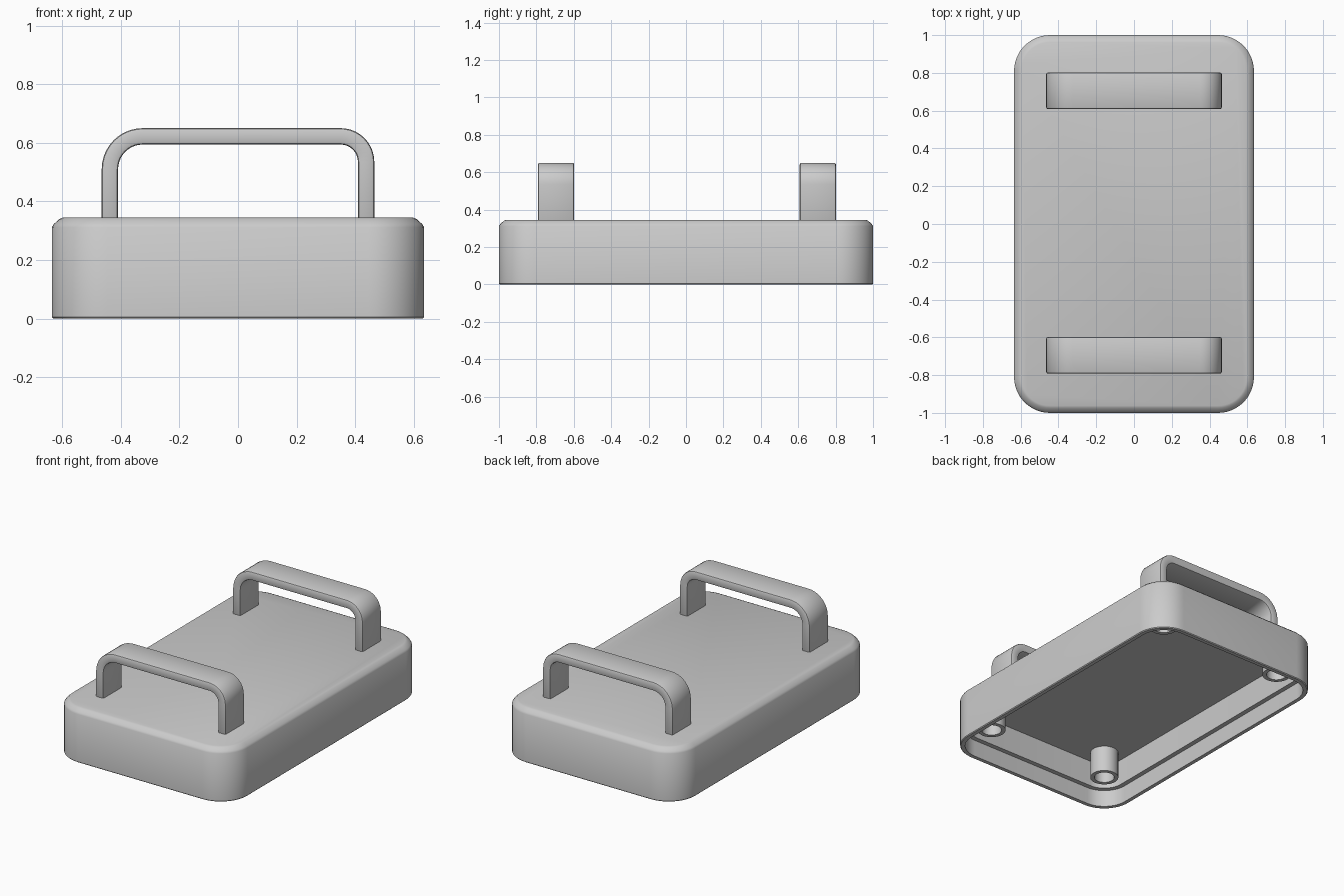
import bpy
import bmesh
from math import pi, cos, sin, radians

cube = bpy.data.objects.get("Cube")
if cube:
    bpy.data.objects.remove(cube, do_unlink=True)

grey = bpy.data.materials.new("light_grey")
grey.use_nodes = True
colour = (0.6, 0.6, 0.6, 1)
grey.diffuse_color = colour
grey.node_tree.nodes["Principled BSDF"].inputs["Base Color"].default_value = colour

HALF_X, HALF_Y, CORNER = 0.635, 1.0, 0.19
TOP, CEILING, LEDGE = 0.345, 0.28, 0.11


def loft(name, rings, close=False, caps=True, bevel=0):
    """Skin a list of equal-length point loops into one smooth-shaded object."""
    bm = bmesh.new()
    loops = [[bm.verts.new(p) for p in ring] for ring in rings]
    pairs = list(zip(loops, loops[1:]))
    if close:
        pairs.append((loops[-1], loops[0]))
    for a, b in pairs:
        n = len(a)
        for i in range(n):
            j = (i + 1) % n
            bm.faces.new((a[i], a[j], b[j], b[i]))
    if caps and not close:
        bm.faces.new(loops[0])
        bm.faces.new(loops[-1])
    bmesh.ops.recalc_face_normals(bm, faces=bm.faces)
    mesh = bpy.data.meshes.new(name)
    bm.to_mesh(mesh)
    bm.free()
    mesh.materials.append(grey)
    obj = bpy.data.objects.new(name, mesh)
    bpy.context.collection.objects.link(obj)
    bpy.ops.object.select_all(action='DESELECT')
    obj.select_set(True)
    bpy.context.view_layer.objects.active = obj
    if bevel:
        mod = obj.modifiers.new("soft_edges", 'BEVEL')
        mod.width = bevel
        mod.segments = 2
        mod.limit_method = 'ANGLE'
        mod.angle_limit = radians(40)
        bpy.ops.object.modifier_apply(modifier=mod.name)
    bpy.ops.object.shade_smooth_by_angle(angle=radians(35))
    return obj


def rounded_rectangle(inset, z, steps=12):
    """Rounded rectangle whose corners stay concentric as it shrinks."""
    r = CORNER - inset
    points = []
    for quarter, (sx, sy) in enumerate([(1, 1), (-1, 1), (-1, -1), (1, -1)]):
        for i in range(steps + 1):
            a = (quarter + i / steps) * pi / 2
            points.append((sx * (HALF_X - CORNER) + r * cos(a),
                           sy * (HALF_Y - CORNER) + r * sin(a), z))
    return points


# Hollow case: ceiling, inner wall, lid ledge, rim, outer wall, eased top edge
case_profile = [(0.06, CEILING), (0.06, LEDGE), (0.03, LEDGE), (0.03, 0),
                (0.005, 0), (0, 0.005), (0, TOP - 0.033), (0.007, TOP - 0.022),
                (0.026, TOP - 0.005), (0.038, TOP)]
loft("case", [rounded_rectangle(inset, z) for inset, z in case_profile])


# Hollow screw posts in the four inner corners
def screw_post(name, x, y, outer=0.085, inner=0.06, sides=32):
    profile = [(outer, CEILING + 0.01), (outer, LEDGE),
               (inner, LEDGE), (inner, CEILING + 0.01)]
    rings = [[(x + r * cos(2 * pi * i / sides), y + r * sin(2 * pi * i / sides), z)
              for i in range(sides)] for r, z in profile]
    loft(name, rings, close=True)


for x_name, sx in (("left", 1), ("right", -1)):
    for y_name, sy in (("front", -1), ("back", 1)):
        screw_post(f"{y_name}_{x_name}_screw_post",
                   sx * (HALF_X - CORNER), sy * (HALF_Y - CORNER))


# Arched strap handles, with one bend slightly wider than the other
def handle(name, y, half_width=0.097, reach=0.465, top=0.65, thick=0.056, steps=10):
    y0, y1 = y - half_width, y + half_width
    rings = []

    def section(outer, inner):
        (xo, zo), (xi, zi) = outer, inner
        rings.append([(xo, y0, zo), (xo, y1, zo), (xi, y1, zi), (xi, y0, zi)])

    base = TOP - 0.02
    section((-reach, base), (-reach + thick, base))
    for side, radius, start in ((-1, 0.14, pi), (1, 0.115, pi / 2)):
        cx, cz = side * (reach - radius), top - radius
        for i in range(steps + 1):
            a = start - i / steps * pi / 2
            section(*[(cx + r * cos(a), cz + r * sin(a))
                      for r in (radius, radius - thick)])
    section((reach, base), (reach - thick, base))
    loft(name, rings, bevel=0.01)


handle("front_handle", -0.695)
handle("back_handle", 0.705)
